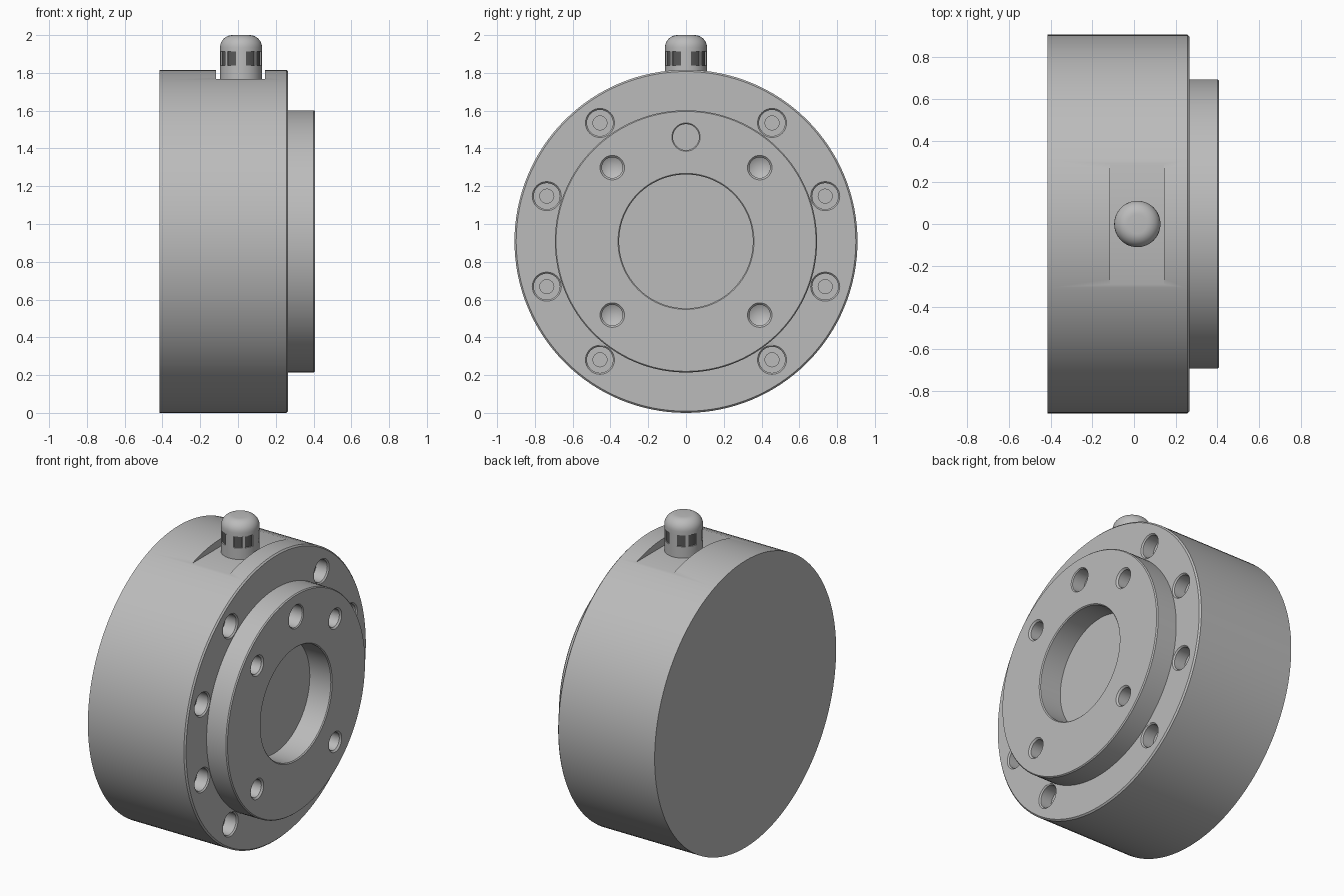
import bpy, bmesh, math
from mathutils import Matrix, Vector

if "Cube" in bpy.data.objects:
    bpy.data.objects.remove(bpy.data.objects["Cube"], do_unlink=True)

AXIS_Z = 0.908               # height of the drum axis
FIT_X = 0.016                # position of the top fitting


def material(name, value):
    m = bpy.data.materials.new(name)
    m.use_nodes = True
    col = (value, value, value, 1)
    m.diffuse_color = col
    m.node_tree.nodes["Principled BSDF"].inputs["Base Color"].default_value = col
    return m


GREY = material("light grey metal", 0.5)
DARK = material("dark grey", 0.1)


def revolve(bm, profile, segs, matrix):
    """Turn a closed (radius, height) profile around z, then place it."""
    rings = []
    for r, h in profile:
        if r < 1e-6:
            rings.append([bm.verts.new(matrix @ Vector((0, 0, h)))])
        else:
            rings.append([bm.verts.new(matrix @ Vector((
                r * math.cos(2 * math.pi * i / segs),
                r * math.sin(2 * math.pi * i / segs), h))) for i in range(segs)])
    for a, b in zip(rings, rings[1:]):
        for i in range(segs):
            j = (i + 1) % segs
            if len(a) == 1:
                bm.faces.new((a[0], b[j], b[i]))
            elif len(b) == 1:
                bm.faces.new((a[i], a[j], b[0]))
            else:
                bm.faces.new((a[i], a[j], b[j], b[i]))


def finish(bm, name, mat):
    bmesh.ops.recalc_face_normals(bm, faces=bm.faces)
    me = bpy.data.meshes.new(name)
    bm.to_mesh(me)
    bm.free()
    me.materials.append(mat)
    ob = bpy.data.objects.new(name, me)
    bpy.context.collection.objects.link(ob)
    return ob


def activate(ob):
    bpy.ops.object.select_all(action='DESELECT')
    ob.select_set(True)
    bpy.context.view_layer.objects.active = ob


def smooth(ob):
    activate(ob)
    bpy.ops.object.shade_smooth_by_angle(angle=math.radians(30))


def cut(ob, cutter):
    cutter.hide_render = True
    mod = ob.modifiers.new("cut", 'BOOLEAN')
    mod.operation = 'DIFFERENCE'
    mod.solver = 'EXACT'
    mod.object = cutter
    activate(ob)
    bpy.ops.object.modifier_apply(modifier=mod.name)
    bpy.data.objects.remove(cutter, do_unlink=True)


def along_x(x, y, z):
    return Matrix.Translation((x, y, z)) @ Matrix.Rotation(math.pi / 2, 4, 'Y')


# Drum with raised flange and central recess
bm = bmesh.new()
revolve(bm, [(0, -0.416), (0.908, -0.416), (0.908, 0.257), (0.899, 0.266),
             (0.694, 0.266), (0.694, 0.401), (0.688, 0.408), (0.360, 0.408),
             (0.354, 0.402), (0.354, 0.255), (0, 0.255)],
        128, along_x(0, 0, AXIS_Z))
drum = finish(bm, "drum_body", GREY)

# Stepped bolt holes around the rim
bm = bmesh.new()
for side in (-1, 1):
    for deg in (-54, -18, 18, 54):
        a = math.radians(deg)
        revolve(bm, [(0, -0.18), (0.037, -0.18), (0.037, -0.085), (0.069, -0.085),
                     (0.069, -0.008), (0.077, 0), (0.077, 0.05), (0, 0.05)], 32,
                along_x(0.266, side * 0.775 * math.cos(a),
                        AXIS_Z + 0.775 * math.sin(a)))
cut(drum, finish(bm, "bolt_hole_cutter", GREY))

# Drilled holes with pointed ends, and one flat dowel hole, in the flange
bm = bmesh.new()
for deg in (45, 135, 225, 315):
    a = math.radians(deg)
    revolve(bm, [(0, -0.13), (0.055, -0.10), (0.055, -0.010), (0.065, 0),
                 (0.065, 0.05), (0, 0.05)], 32,
            along_x(0.408, 0.552 * math.cos(a), AXIS_Z + 0.552 * math.sin(a)))
revolve(bm, [(0, -0.09), (0.069, -0.09), (0.069, -0.006), (0.075, 0),
             (0.075, 0.05), (0, 0.05)], 32, along_x(0.408, 0, AXIS_Z + 0.552))
cut(drum, finish(bm, "flange_hole_cutter", GREY))

# Flat seat milled into the top
bm = bmesh.new()
bmesh.ops.create_cube(bm, size=1, matrix=Matrix.Translation((0.014, 0, 1.868))
                      @ Matrix.Diagonal((0.26, 0.9, 0.2, 1)))
cut(drum, finish(bm, "seat_cutter", GREY))
smooth(drum)

# Fitting: collar, dark window core and rounded cap
at_fit = Matrix.Translation((FIT_X, 0, 0))
bm = bmesh.new()
revolve(bm, [(0, 1.76), (0.111, 1.76), (0.111, 1.84), (0, 1.84)], 48, at_fit)
smooth(finish(bm, "fitting_collar", GREY))

bm = bmesh.new()
revolve(bm, [(0, 1.835), (0.104, 1.835), (0.104, 1.92), (0, 1.92)], 48, at_fit)
smooth(finish(bm, "fitting_window_core", DARK))

dome = [(0.046 + 0.065 * math.cos(t * math.pi / 16),
         1.935 + 0.065 * math.sin(t * math.pi / 16)) for t in range(9)]
bm = bmesh.new()
revolve(bm, [(0, 1.912), (0.111, 1.912)] + dome + [(0, 2.0)], 48, at_fit)
smooth(finish(bm, "fitting_cap", GREY))

# Posts between the windows: wide on the axes, narrow on the diagonals
bm = bmesh.new()
for k in range(8):
    half = math.radians(14 if k % 2 == 0 else 4)
    mid = k * math.pi / 4
    loop = []
    for r, order in ((0.111, range(5)), (0.095, range(4, -1, -1))):
        for i in order:
            a = mid + half * (i / 2 - 1)
            loop.append(bm.verts.new((FIT_X + r * math.cos(a), r * math.sin(a), 1.84)))
    face = bm.faces.new(loop)
    ext = bmesh.ops.extrude_face_region(bm, geom=[face], use_keep_orig=True)
    bmesh.ops.translate(bm, vec=(0, 0, 0.072),
                        verts=[v for v in ext["geom"] if isinstance(v, bmesh.types.BMVert)])
smooth(finish(bm, "fitting_posts", GREY))
